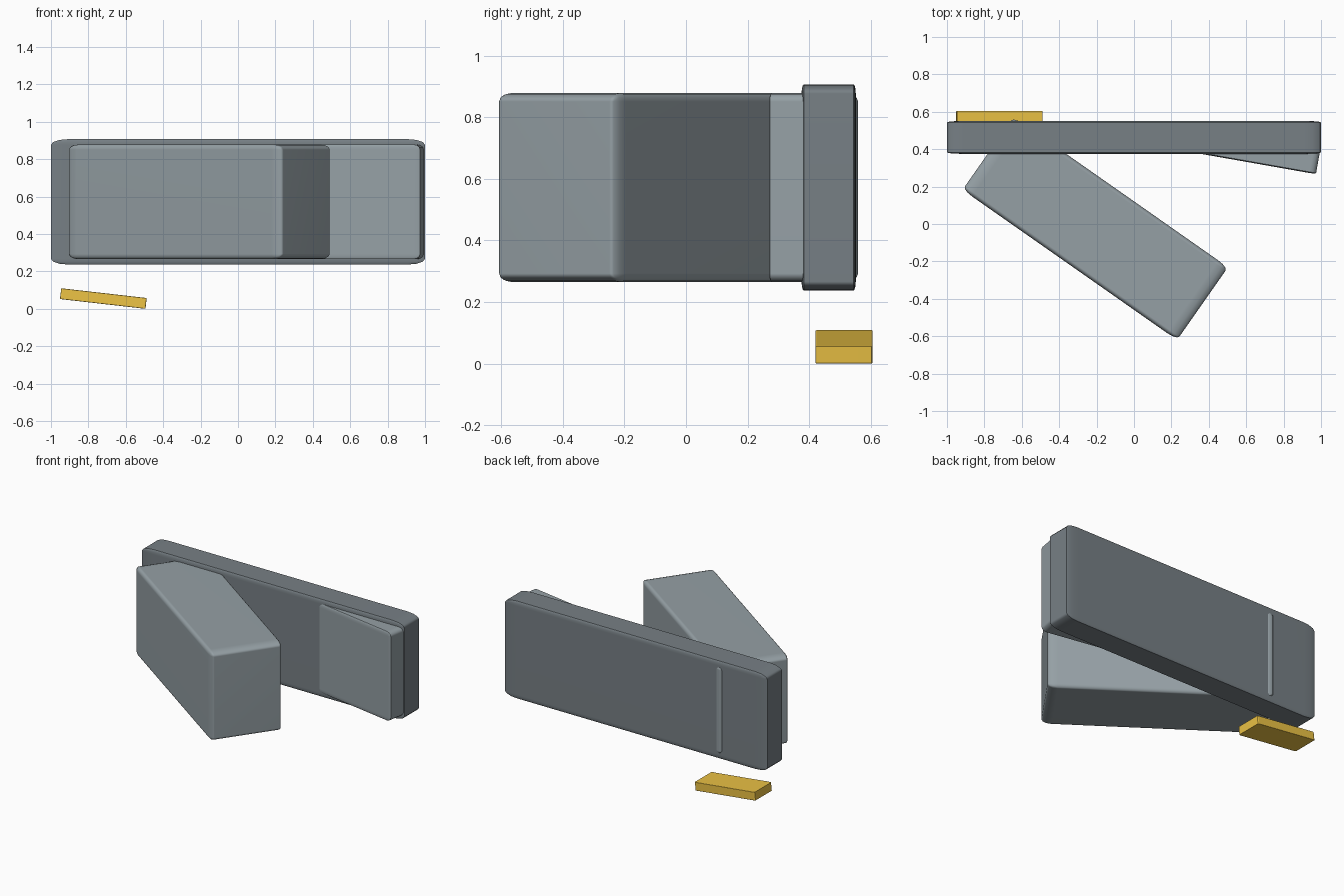
import bpy, bmesh
from math import radians

if "Cube" in bpy.data.objects:
    bpy.data.objects.remove(bpy.data.objects["Cube"])


def paint(name, color):
    mat = bpy.data.materials.new(name)
    mat.diffuse_color = (*color, 1)
    mat.use_nodes = True
    mat.node_tree.nodes["Principled BSDF"].inputs["Base Color"].default_value = mat.diffuse_color
    return mat


def soft_box(name, center, size, material, rot=(0, 0, 0), bevel=0.045, segments=3):
    """Unit cube with bevelled edges, stretched to size, so rounding follows each axis."""
    bm = bmesh.new()
    bmesh.ops.create_cube(bm, size=1)
    bmesh.ops.bevel(bm, geom=bm.edges[:], offset=bevel, segments=segments,
                    profile=0.5, affect='EDGES')
    bmesh.ops.scale(bm, vec=size, verts=bm.verts)
    mesh = bpy.data.meshes.new(name)
    bm.to_mesh(mesh)
    bm.free()
    mesh.materials.append(material)
    obj = bpy.data.objects.new(name, mesh)
    bpy.context.collection.objects.link(obj)
    obj.location = center
    obj.rotation_euler = [radians(a) for a in rot]
    bpy.ops.object.select_all(action='DESELECT')
    obj.select_set(True)
    bpy.context.view_layer.objects.active = obj
    bpy.ops.object.shade_smooth_by_angle(angle=radians(40))
    # Keep the large faces flat while the rounded edges stay smooth
    weighted = obj.modifiers.new("flat_faces", 'WEIGHTED_NORMAL')
    weighted.keep_sharp = True
    return obj


dark_grey = paint("dark_grey", (0.185, 0.215, 0.235))
light_grey = paint("light_grey", (0.30, 0.35, 0.375))
gold = paint("gold", (0.85, 0.55, 0.06))

# Long upright slab at the back
soft_box("back_slab", (0, 0.463, 0.572), (2.0, 0.176, 0.67), dark_grey)

# Thick block swung out to the front, its rear corner just piercing the slab
soft_box("swung_block", (-0.207, -0.024, 0.572), (1.4, 0.475, 0.613), light_grey, (0, 0, -35))

# Thin panel emerging from the slab at the right
soft_box("right_panel", (0.59, 0.40, 0.572), (0.8, 0.13, 0.613), light_grey, (0, 0, -10))

# Tilted gold plate low at the back left
soft_box("gold_plate", (-0.72, 0.513, 0.055), (0.46, 0.184, 0.058), gold, (0, 6.5, 0),
         bevel=0.025)
